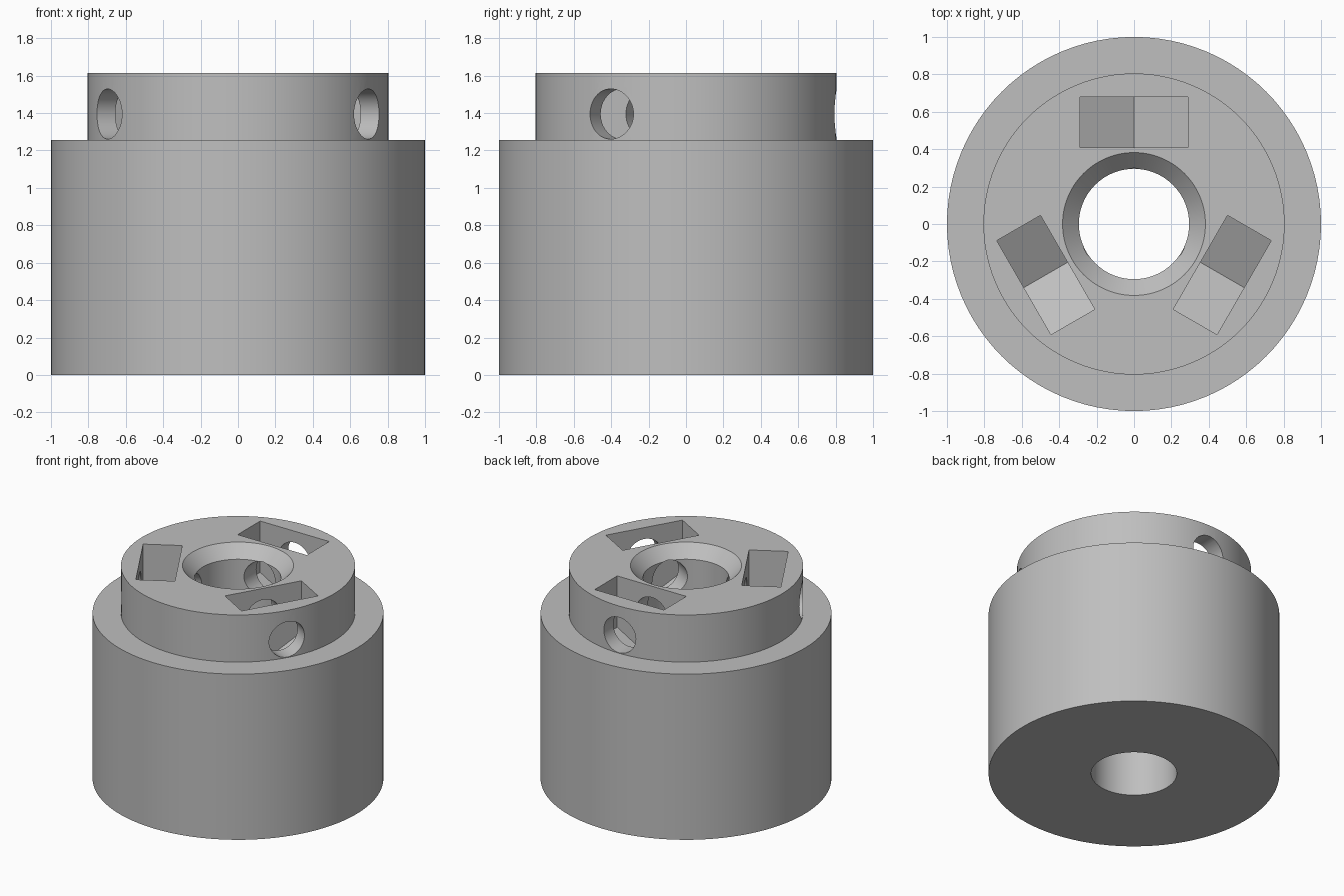
import bpy, bmesh, math
from mathutils import Matrix, Vector

if "Cube" in bpy.data.objects:
    bpy.data.objects.remove(bpy.data.objects["Cube"])

SEG = 96
HOLE_Z = 1.395
HOLE_R = 0.134

grey = bpy.data.materials.new("plain grey")
grey.diffuse_color = (0.52, 0.52, 0.52, 1)
grey.use_nodes = True
grey.node_tree.nodes["Principled BSDF"].inputs["Base Color"].default_value = grey.diffuse_color


def make_object(name, bm):
    bmesh.ops.recalc_face_normals(bm, faces=bm.faces)
    mesh = bpy.data.meshes.new(name)
    bm.to_mesh(mesh)
    bm.free()
    mesh.materials.append(grey)
    obj = bpy.data.objects.new(name, mesh)
    bpy.context.collection.objects.link(obj)
    return obj


def lathe(name, profile):
    """Spin a closed (radius, z) outline round the vertical axis."""
    bm = bmesh.new()
    rings = [[bm.verts.new((r * math.cos(2 * math.pi * i / SEG),
                            r * math.sin(2 * math.pi * i / SEG), z))
              for i in range(SEG)] for r, z in profile]
    for k, ring in enumerate(rings):
        nxt = rings[(k + 1) % len(rings)]
        for i in range(SEG):
            j = (i + 1) % SEG
            bm.faces.new((ring[i], ring[j], nxt[j], nxt[i]))
    return make_object(name, bm)


def prism(name, outline, y0, y1, angle):
    """Extrude an (x, z) outline along y, then turn it about z."""
    bm = bmesh.new()
    front = [bm.verts.new((x, y0, z)) for x, z in outline]
    face = bm.faces.new(front)
    ext = bmesh.ops.extrude_face_region(bm, geom=[face])
    verts = [v for v in ext["geom"] if isinstance(v, bmesh.types.BMVert)]
    bmesh.ops.translate(bm, verts=verts, vec=Vector((0, y1 - y0, 0)))
    bm.transform(Matrix.Rotation(angle, 4, 'Z'))
    return make_object(name, bm)


# Stepped collar with a countersunk centre bore
body = lathe("collar_body", [(0.295, 0), (1.0, 0), (1.0, 1.257), (0.805, 1.257),
                             (0.805, 1.615), (0.382, 1.615), (0.295, 1.525)])

# Nut slots (pointed at the bottom) and radial screw holes, three around
slot = [(-0.29, 1.70), (-0.29, 1.226), (0, 1.06), (0.29, 1.226), (0.29, 1.70)]
hole = [(HOLE_R * math.cos(2 * math.pi * i / 48),
         HOLE_Z + HOLE_R * math.sin(2 * math.pi * i / 48)) for i in range(48)]
cutters = []
for n in range(3):
    a = n * 2 * math.pi / 3
    cutters.append(prism(f"nut_slot_cutter_{n}", slot, 0.41, 0.68, a))
    cutters.append(prism(f"screw_hole_cutter_{n}", hole, 0.15, 1.1, a))

for c in cutters:
    mod = body.modifiers.new("cut", 'BOOLEAN')
    mod.operation = 'DIFFERENCE'
    mod.solver = 'EXACT'
    mod.object = c

# Bake the cuts, then remove the cutters
bpy.context.view_layer.update()
cut_mesh = bpy.data.meshes.new_from_object(
    body.evaluated_get(bpy.context.evaluated_depsgraph_get()))
body.modifiers.clear()
body.data = cut_mesh
for c in cutters:
    bpy.data.objects.remove(c)

# Smooth round walls with crisp edges
bpy.context.view_layer.objects.active = body
body.select_set(True)
bpy.ops.object.shade_smooth_by_angle(angle=math.radians(25))
